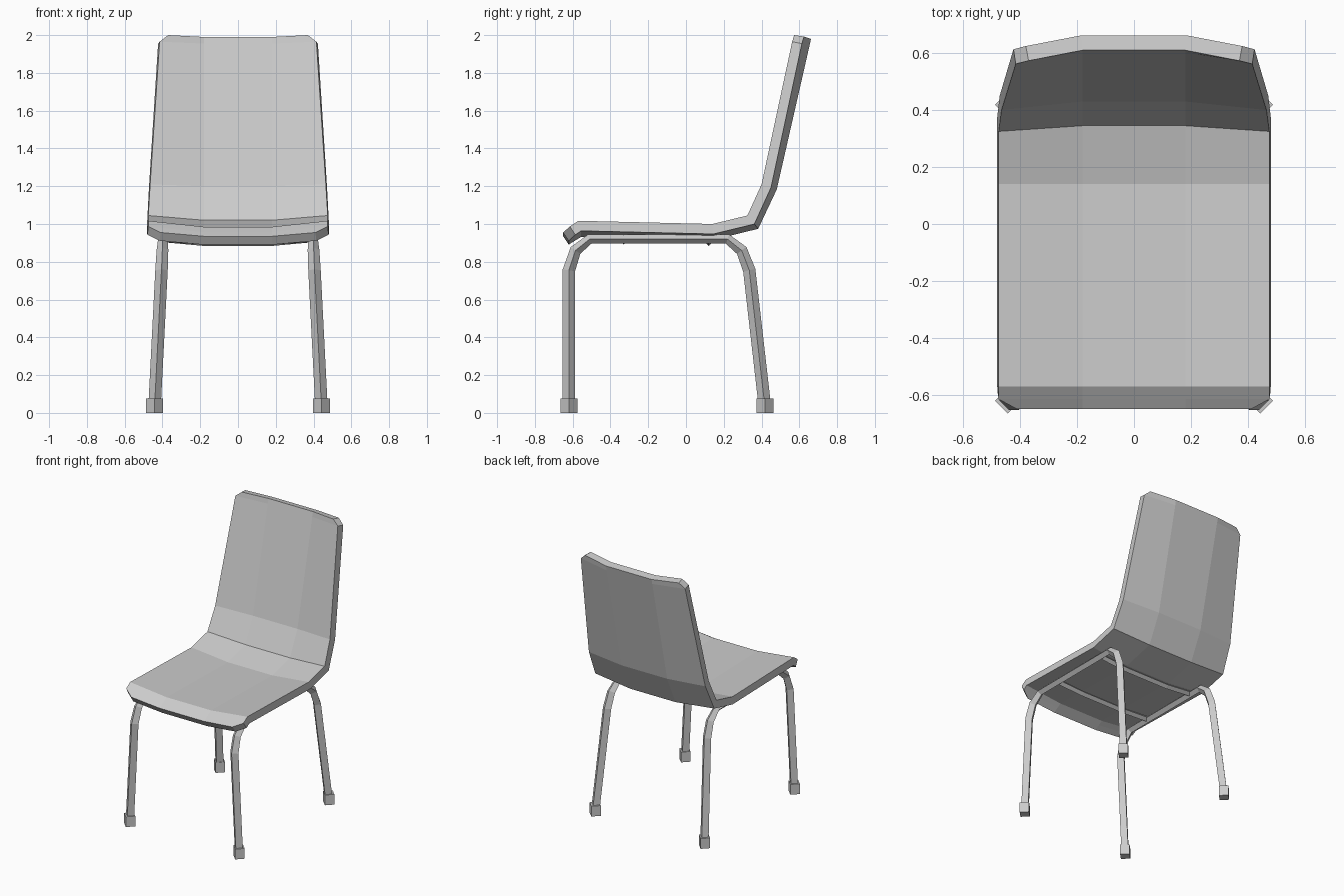
import bpy, bmesh
from mathutils import Vector

if "Cube" in bpy.data.objects:
    bpy.data.objects.remove(bpy.data.objects["Cube"])

grey = bpy.data.materials.new("light grey")
grey.use_nodes = True
GREY = (0.6, 0.6, 0.6, 1)
grey.diffuse_color = GREY
grey.node_tree.nodes["Principled BSDF"].inputs["Base Color"].default_value = GREY


def finish(name, bm):
    bmesh.ops.recalc_face_normals(bm, faces=bm.faces)
    mesh = bpy.data.meshes.new(name)
    bm.to_mesh(mesh)
    bm.free()
    mesh.materials.append(grey)
    obj = bpy.data.objects.new(name, mesh)
    bpy.context.collection.objects.link(obj)
    return obj


def tube(name, path, radii, side):
    """Sweep a diamond section along a path; side is one fixed section axis."""
    bm = bmesh.new()
    pts = [Vector(p) for p in path]
    rings = []
    for i, (p, r) in enumerate(zip(pts, radii)):
        before = (p - pts[i - 1]).normalized() if i else Vector()
        after = (pts[i + 1] - p).normalized() if i < len(pts) - 1 else Vector()
        up = (before + after).cross(side).normalized()
        rings.append([bm.verts.new(p + d * r) for d in (side, up, -side, -up)])
    for a, b in zip(rings, rings[1:]):
        for k in range(4):
            n = (k + 1) % 4
            bm.faces.new((a[k], a[n], b[n], b[k]))
    bm.faces.new(rings[0])
    bm.faces.new(rings[-1])
    return finish(name, bm)


# Shell: rows of (centre y, centre z, half width, edge shift y, edge shift z)
rows = [
    (-0.65, 0.935, 0.41, 0.0, 0.02),
    (-0.615, 0.957, 0.475, 0.0, 0.03),
    (-0.57, 0.985, 0.475, 0.0, 0.032),
    (0.14, 0.97, 0.475, 0.0, 0.03),
    (0.345, 1.02, 0.475, -0.02, 0.025),
    (0.43, 1.2, 0.465, -0.03, 0.01),
    (0.602, 1.955, 0.415, -0.04, 0.01),
    (0.61, 1.99, 0.37, -0.037, 0.01),
]
bm = bmesh.new()
grid = []
for y, z, w, dy, dz in rows:
    grid.append([bm.verts.new(c) for c in (
        (-w, y + dy, z + dz), (-0.18, y, z), (0.18, y, z), (w, y + dy, z + dz))])
for a, b in zip(grid, grid[1:]):
    for k in range(3):
        bm.faces.new((a[k], a[k + 1], b[k + 1], b[k]))
shell = finish("seat_and_back_shell", bm)
if shell.data.polygons[7].normal.z < 0:
    shell.data.flip_normals()
solid = shell.modifiers.new("thickness", "SOLIDIFY")
solid.thickness = 0.053
solid.offset = -1
solid.use_even_offset = True

# Leg frames: front leg, side rail and rear leg in one bent tube
side_path = [(-0.62, 0.03), (-0.62, 0.755), (-0.585, 0.86), (-0.51, 0.92),
             (0.22, 0.92), (0.295, 0.86), (0.335, 0.755), (0.418, 0.03)]
leg_x = [0.442, 0.405, 0.4, 0.397, 0.397, 0.4, 0.405, 0.442]
radii = [0.033, 0.033, 0.031, 0.026, 0.026, 0.031, 0.033, 0.033]
for s, label in ((1, "left"), (-1, "right")):
    tube(label + "_leg_frame",
         [(s * x, y, z) for x, (y, z) in zip(leg_x, side_path)],
         radii, Vector((1, 0, 0)))
    # Foot caps
    for y, end in ((-0.62, "front"), (0.418, "rear")):
        bm = bmesh.new()
        bmesh.ops.create_cone(bm, cap_ends=True, segments=4,
                              radius1=0.045, radius2=0.045, depth=0.075)
        bmesh.ops.translate(bm, verts=bm.verts, vec=(s * 0.443, y, 0.0375))
        finish(end + "_" + label + "_foot", bm)

# Cross bars under the seat
for y, z, name in ((-0.33, 0.913, "front_cross_bar"), (0.12, 0.905, "rear_cross_bar")):
    tube(name, [(-0.4, y, 0.925), (-0.18, y, z), (0.18, y, z), (0.4, y, 0.925)],
         [0.021] * 4, Vector((0, 1, 0)))
